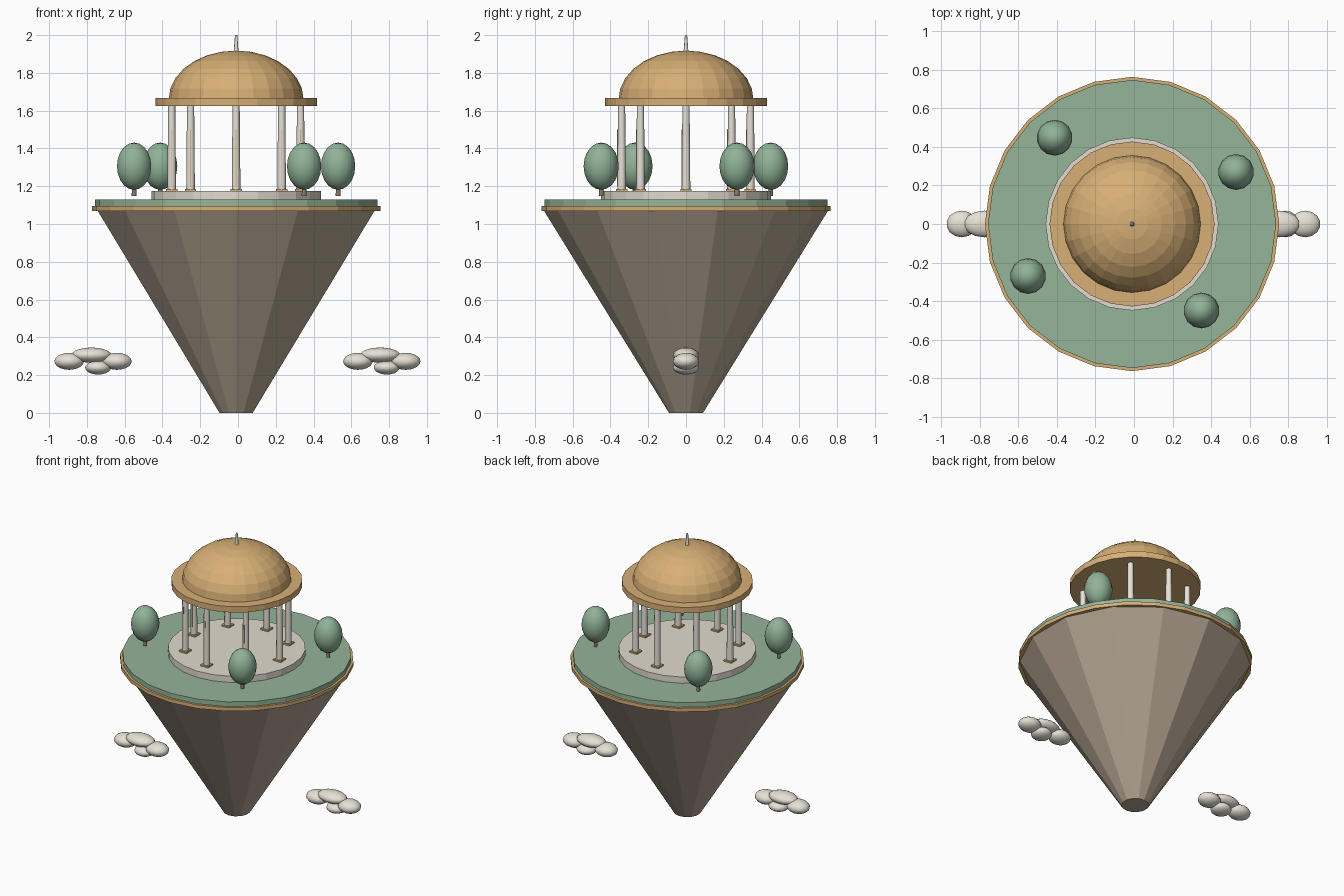
import bpy
import math
from mathutils import Vector

cube = bpy.data.objects.get("Cube")
if cube:
    bpy.data.objects.remove(cube, do_unlink=True)

CX = -0.01  # island axis


def material(name, rgb):
    m = bpy.data.materials.new(name)
    m.use_nodes = True
    m.diffuse_color = (*rgb, 1)
    m.node_tree.nodes["Principled BSDF"].inputs["Base Color"].default_value = (*rgb, 1)
    return m


gold = material("warm gold", (0.68, 0.43, 0.18))
grass_green = material("grass green", (0.30, 0.46, 0.32))
leaf_green = material("leaf green", (0.28, 0.45, 0.31))
rock_brown = material("rock brown", (0.46, 0.38, 0.29))
stone = material("pale stone", (0.76, 0.71, 0.62))
marble = material("light marble", (0.88, 0.84, 0.76))
cloud_white = material("cloud cream", (0.90, 0.85, 0.75))
bark = material("bark brown", (0.27, 0.20, 0.14))


def finish(name, mat):
    ob = bpy.context.object
    ob.name = name
    ob.data.materials.append(mat)
    return ob


def frustum(name, mat, x, y, z0, z1, r0, r1, sides):
    bpy.ops.mesh.primitive_cone_add(vertices=sides, radius1=r0, radius2=r1, depth=z1 - z0,
                                    location=(x, y, (z0 + z1) / 2))
    return finish(name, mat)


def smooth():
    bpy.ops.object.shade_smooth_by_angle(angle=math.radians(50))


def ellipsoid(name, mat, centre, radii, segments, rings):
    bpy.ops.mesh.primitive_uv_sphere_add(segments=segments, ring_count=rings, radius=1,
                                         location=centre)
    ob = finish(name, mat)
    for v in ob.data.vertices:
        v.co = Vector(a * b for a, b in zip(v.co, radii))
    return ob


def box(name, mat, centre, size):
    bpy.ops.mesh.primitive_cube_add(size=1, location=centre)
    ob = finish(name, mat)
    for v in ob.data.vertices:
        v.co = Vector(a * b for a, b in zip(v.co, size))
    return ob


# Floating island
frustum("island_rock", rock_brown, CX, 0, 0, 1.075, 0.09, 0.755, 14)
frustum("island_rim", gold, CX, 0, 1.07, 1.096, 0.764, 0.764, 24)
frustum("grass_disc", grass_green, CX, 0, 1.09, 1.13, 0.748, 0.748, 24)
frustum("temple_floor", stone, CX, 0, 1.125, 1.175, 0.449, 0.449, 24)

# Ring of columns, each with a footing and a thin inlay on the front
for i in range(8):
    a = i * math.pi / 4
    x, y = CX + 0.341 * math.cos(a), 0.341 * math.sin(a)
    frustum(f"column_{i}", marble, x, y, 1.17, 1.63, 0.023, 0.019, 12)
    smooth()
    box(f"column_footing_{i}", gold, (x, y, 1.178), (0.06, 0.06, 0.014))
    box(f"column_inlay_{i}", gold, (x, y - 0.02, 1.35), (0.004, 0.006, 0.3))

# Roof: ring, half-ellipsoid dome, spike
frustum("roof_ring", gold, CX, 0, 1.624, 1.666, 0.428, 0.428, 24)
dome = ellipsoid("dome", gold, (CX, 0, 1.66), (0.357, 0.357, 0.258), 24, 14)
for v in dome.data.vertices:
    v.co.z = max(v.co.z, 0)
frustum("roof_spike", marble, CX, 0, 1.91, 2.0, 0.013, 0.006, 8)
smooth()

# Trees
for i, (x, y) in enumerate([(-0.55, -0.27), (-0.412, 0.448), (0.35, -0.449), (0.53, 0.27)]):
    frustum(f"tree_trunk_{i}", bark, x, y, 1.147, 1.22, 0.013, 0.011, 8)
    smooth()
    ellipsoid(f"tree_crown_{i}", leaf_green, (x, y, 1.306), (0.093, 0.093, 0.125), 14, 10)
    smooth()

# Clouds: the same four puffs on each side
puffs = [(-0.132, 0.273, 0.08, 0.045), (-0.014, 0.306, 0.108, 0.04),
         (0.121, 0.273, 0.08, 0.045), (0.021, 0.24, 0.07, 0.037)]
for side, cx in (("left", 0.767), ("right", -0.762)):
    for i, (dx, z, rx, rz) in enumerate(puffs):
        ellipsoid(f"cloud_{side}_{i}", cloud_white, (cx + dx, 0, z), (rx, 0.069, rz), 14, 10)
        smooth()
